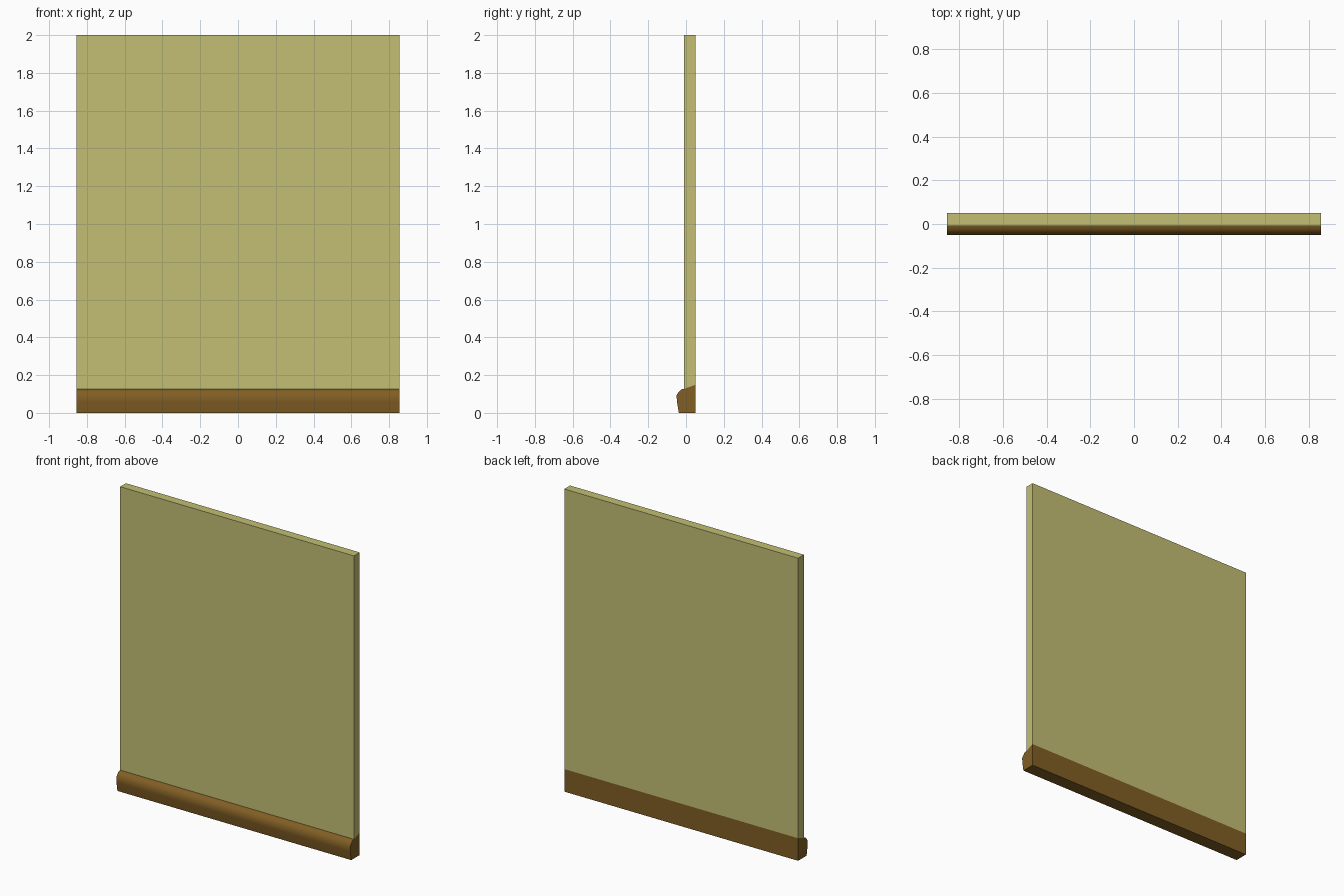
import bpy
import bmesh

if "Cube" in bpy.data.objects:
    bpy.data.objects.remove(bpy.data.objects["Cube"])

HALF = 0.855  # half of the wall length


def material(name, rgb):
    m = bpy.data.materials.new(name)
    m.diffuse_color = (*rgb, 1.0)
    m.use_nodes = True
    m.node_tree.nodes["Principled BSDF"].inputs["Base Color"].default_value = m.diffuse_color
    return m


def extrude_profile(name, points, mat):
    """Sweep a closed (y, z) profile along x."""
    bm = bmesh.new()
    face = bm.faces.new([bm.verts.new((-HALF, y, z)) for y, z in points])
    ext = bmesh.ops.extrude_face_region(bm, geom=[face])
    verts = [v for v in ext["geom"] if isinstance(v, bmesh.types.BMVert)]
    bmesh.ops.translate(bm, verts=verts, vec=(2 * HALF, 0, 0))
    bmesh.ops.recalc_face_normals(bm, faces=bm.faces)
    me = bpy.data.meshes.new(name)
    bm.to_mesh(me)
    bm.free()
    me.materials.append(mat)
    ob = bpy.data.objects.new(name, me)
    bpy.context.collection.objects.link(ob)
    return ob


plaster = material("pale yellow plaster", (0.546, 0.521, 0.175))
wood = material("brown wood", (0.22, 0.112, 0.018))

# Wall panel, its lower end resting on the sloped top of the skirting
extrude_profile("wall_panel", [
    (-0.01, 0.127), (0.05, 0.149), (0.05, 2.0), (-0.01, 2.0)], plaster)

# Skirting board with a rounded nose
skirting = extrude_profile("skirting_board", [
    (-0.038, 0.0), (0.05, 0.0), (0.05, 0.149), (-0.01, 0.127),
    (-0.026, 0.124), (-0.038, 0.111), (-0.05, 0.094), (-0.048, 0.06)], wood)

# Smooth the moulded front, keep the real corners sharp
bpy.context.view_layer.objects.active = skirting
skirting.select_set(True)
bpy.ops.object.shade_smooth_by_angle(angle=0.8)
